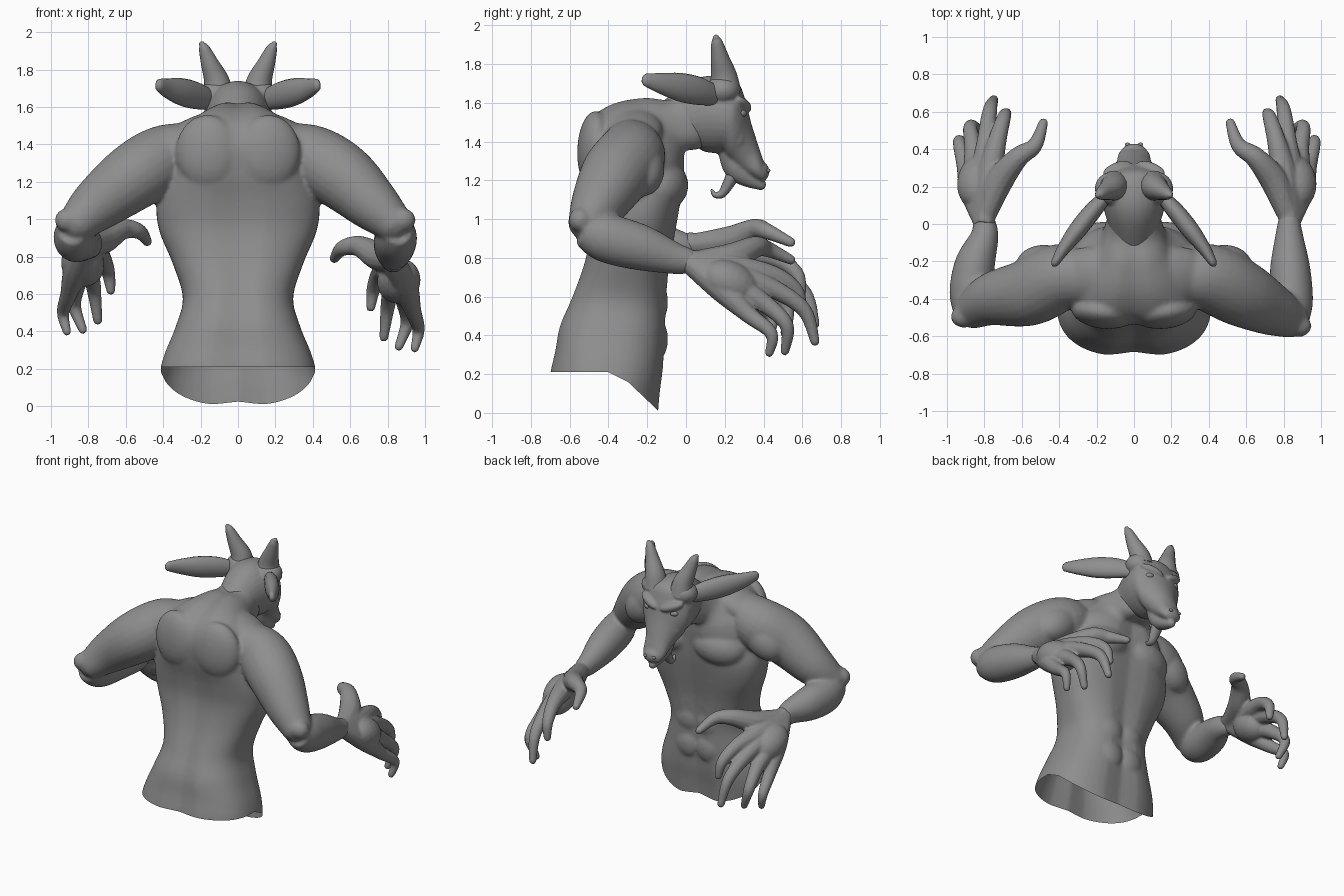
import bpy, bmesh, math
from mathutils import Vector, Matrix

if "Cube" in bpy.data.objects:
    bpy.data.objects.remove(bpy.data.objects["Cube"])

clay = bpy.data.materials.new("clay_grey")
clay.use_nodes = True
GREY = (0.27, 0.27, 0.27, 1)
clay.diffuse_color = GREY
clay.node_tree.nodes["Principled BSDF"].inputs["Base Color"].default_value = GREY


def smooth_keys(keys, n=6):
    """Catmull-Rom interpolation through rows of numbers."""
    rows = [Vector(k) for k in keys]
    out = []
    for i in range(len(rows) - 1):
        a, b = rows[max(i - 1, 0)], rows[i]
        c, d = rows[i + 1], rows[min(i + 2, len(rows) - 1)]
        for s in range(n):
            t = s / n
            out.append(b + (c - a) * t / 2 + (a * 2 - b * 5 + c * 4 - d) * t * t / 2
                       + (b * 3 - a - c * 3 + d) * t ** 3 / 2)
    return out + [rows[-1]]


def skin(bm, rings):
    """Bridge rings of points into a closed solid."""
    loops = [[bm.verts.new(p) for p in r] for r in rings]
    n = len(loops[0])
    for a, b in zip(loops, loops[1:]):
        for i in range(n):
            j = (i + 1) % n
            bm.faces.new((a[i], a[j], b[j], b[i]))
    bm.faces.new(loops[0][::-1])
    bm.faces.new(loops[-1])


def tube(bm, keys, flat=1.0, ref=(0, 0, 1), n=16):
    """Tapered limb with a rounded tip; each key is x, y, z, radius."""
    rows = smooth_keys(keys)
    step = (rows[-1] - rows[-2]).to_3d().normalized() * rows[-1][3]
    for along, size in ((.5, .87), (.85, .53), (1, .1)):
        rows.append(Vector((*(Vector(keys[-1][:3]) + step * along), keys[-1][3] * size)))
    axis, rings = Vector(ref), []
    for i, row in enumerate(rows):
        d = (rows[min(i + 1, len(rows) - 1)] - rows[max(i - 1, 0)]).to_3d().normalized()
        axis = (axis - d * axis.dot(d)).normalized()
        side, c, r = d.cross(axis), row.to_3d(), row[3]
        rings.append([c + axis * r * math.cos(a) + side * r * flat * math.sin(a)
                      for a in (math.tau * k / n for k in range(n))])
    skin(bm, rings)


def slab(bm, keys, groove=0.0, power=0.85, n=48):
    """Symmetric body loft; each key is back y, back z, front y, front z, half width."""
    rings = []
    for by, bz, fy, fz, w in smooth_keys(keys):
        mid, half = Vector((0, (by + fy) / 2, (bz + fz) / 2)), Vector((0, (fy - by) / 2, (fz - bz) / 2))
        ring = []
        for k in range(n):
            a = math.tau * k / n
            c, s = math.cos(a), math.sin(a)
            c2, s2 = (math.copysign(abs(v) ** power, v) for v in (c, s))
            dent = 1 - groove * math.exp(-(s / 0.16) ** 2)
            ring.append(mid + half * c2 * dent + Vector((w * s2, 0, 0)))
        rings.append(ring)
    skin(bm, rings)


def ball(bm, loc, size, tilt=(0, 0, 0)):
    rot = Matrix.Identity(4)
    for ang, ax in zip(tilt, "XYZ"):
        rot = Matrix.Rotation(ang, 4, ax) @ rot
    bmesh.ops.create_icosphere(bm, subdivisions=3, radius=1,
                               matrix=Matrix.Translation(loc) @ rot @ Matrix.Diagonal((*size, 1)))


def pair(bm, x, y, z, size, tilt=(0, 0, 0)):
    for s in (1, -1):
        ball(bm, (s * x, y, z), size, (tilt[0], s * tilt[1], s * tilt[2]))


def flip(keys, s, dx=0, dy=0, dz=0):
    return [(s * (x + dx), y + dy, z + dz, r) for x, y, z, r in keys]


def finish(name, bm, voxel=0, relax=3):
    bmesh.ops.recalc_face_normals(bm, faces=bm.faces)
    me = bpy.data.meshes.new(name)
    bm.to_mesh(me)
    bm.free()
    ob = bpy.data.objects.new(name, me)
    bpy.context.collection.objects.link(ob)
    bpy.ops.object.select_all(action="DESELECT")
    ob.select_set(True)
    bpy.context.view_layer.objects.active = ob
    if voxel:
        fuse = ob.modifiers.new("fuse", "REMESH")
        fuse.mode, fuse.voxel_size = "VOXEL", voxel
        soft = ob.modifiers.new("soft", "SMOOTH")
        soft.iterations = relax
        for m in ("fuse", "soft"):
            bpy.ops.object.modifier_apply(modifier=m)
    ob.data.materials.clear()
    ob.data.materials.append(clay)
    bpy.ops.object.shade_smooth_by_angle(angle=math.radians(50))
    return ob


# Torso, from below the waist cut up to the hunched neck
bm = bmesh.new()
slab(bm, [(-.725, .10, -.14, -.08, .40), (-.71, .21, -.125, .10, .42), (-.685, .32, -.11, .22, .395),
          (-.66, .45, -.10, .39, .335), (-.595, .60, -.095, .56, .295), (-.53, .78, -.08, .75, .35),
          (-.50, .95, -.05, .92, .42), (-.515, 1.10, -.025, 1.06, .435), (-.55, 1.25, -.01, 1.18, .39),
          (-.56, 1.40, 0, 1.27, .365), (-.505, 1.52, 0, 1.33, .32), (-.38, 1.60, .005, 1.35, .25),
          (-.22, 1.63, .03, 1.35, .18), (-.09, 1.62, .08, 1.36, .15), (.02, 1.66, .12, 1.40, .13)],
     groove=.09, power=.8)
# Back, chest, belly muscles
pair(bm, .165, -.475, 1.36, (.17, .085, .20), (-.05, 0, .12))
pair(bm, .19, -.12, 1.17, (.19, .13, .13), (0, .15, -.2))
pair(bm, .22, -.27, 1.46, (.24, .15, .09), (0, .4, 0))
for z in (.38, .57, .73, .88):
    pair(bm, .08, -.14, z, (.09, .047, .10))

# Arms, bent forward at the elbow
for s, dx, dy, dz in ((1, 0, 0, 0), (-1, .03, .05, .07)):
    tube(bm, flip([(.20, -.30, 1.38, .14), (.39, -.285, 1.325, .18), (.56, -.365, 1.225, .18)], s)
         + flip([(.72, -.45, 1.08, .145), (.82, -.50, .99, .11)], s, dx, dy), n=24)
    tube(bm, flip([(.855, -.53, .95, .09), (.845, -.42, .905, .125)], s, dx, dy)
         + flip([(.835, -.24, .855, .12)], s, dx / 2, dy / 2, dz / 2)
         + flip([(.83, -.07, .80, .085), (.83, .0, .785, .07)], s, -dx, 0, dz), flat=.9, n=24)
    ball(bm, (s * (.88 + dx), -.545 + dy, .995), (.07, .06, .065))
    ball(bm, (s * .48, -.22, 1.26), (.17, .11, .12), (0, s * .7, 0))
body = finish("torso_and_arms", bm, .012, 7)

# Open the underside: level at the back, dropping towards the front
bm = bmesh.new()
bm.from_mesh(body.data)
CUTS = [(Vector(co), Vector(no)) for co, no in (
    ((0, -.40, .21), (0, 0, 1)), ((0, -.40, .21), (0, .5, 1)), ((0, -.30, .16), (0, .95, 1)))]
for co, no in CUTS:
    low = [f for f in bm.faces if f.calc_center_median().z < .35]
    geom = low + list({e for f in low for e in f.edges}) + list({v for f in low for v in f.verts})
    bmesh.ops.bisect_plane(bm, geom=geom, plane_co=co, plane_no=no)
under = [f for f in bm.faces if all((f.calc_center_median() - co).dot(no) < 0 for co, no in CUTS)]
bmesh.ops.delete(bm, geom=under, context="FACES")
bm.to_mesh(body.data)
bm.free()

# Hands with curled fingers
FINGERS = [
    [(.76, .45, .71, .050), (.725, .57, .63, .038), (.71, .595, .53, .025)],
    [(.82, .45, .64, .050), (.80, .61, .53, .039), (.78, .665, .37, .025)],
    [(.89, .41, .56, .048), (.905, .52, .45, .037), (.86, .51, .32, .024)],
    [(.935, .32, .51, .046), (.965, .44, .41, .034), (.945, .43, .31, .023)]]
THUMB = [(.82, .06, .78, .06), (.75, .23, .80, .075), (.65, .355, .855, .057),
         (.56, .42, .845, .042), (.515, .54, .79, .026)]
for s, label in ((1, "left"), (-1, "right")):
    shift = (0, 0, 0) if s > 0 else (-.03, 0, .09)
    bm = bmesh.new()
    for finger in FINGERS:
        x, y, z, r = finger[0]
        palm = [(.83, 0, .79, .055), ((.85 + x) / 2, y / 2 + .02, (.78 + z) / 2, .07)]
        tube(bm, flip(palm + finger, s, *shift), n=12)
    tube(bm, flip(THUMB, s, *shift), n=12)
    x, y, z, r = flip([(.86, .23, .67, 0)], s, *shift)[0]
    ball(bm, (x, y, z), (.115, .16, .11), (-.5, s * .4, 0))
    finish(label + "_hand", bm, .009, 3)

# Goat head with long muzzle
bm = bmesh.new()
slab(bm, [(-.13, 1.60, .03, 1.39, .12), (.02, 1.71, .09, 1.35, .155), (.14, 1.74, .15, 1.34, .18),
          (.26, 1.71, .19, 1.34, .185), (.305, 1.62, .21, 1.31, .165), (.335, 1.50, .24, 1.28, .125),
          (.37, 1.39, .28, 1.245, .095), (.40, 1.30, .345, 1.21, .083), (.42, 1.24, .39, 1.19, .055)],
     power=1, n=32)
tube(bm, [(0, .24, 1.35, .075), (0, .262, 1.265, .068), (0, .32, 1.215, .052), (0, .385, 1.178, .03)])
ball(bm, (0, .39, 1.245), (.065, .04, .05))
pair(bm, .115, .19, 1.665, (.095, .09, .075))
pair(bm, .09, .295, 1.59, (.085, .035, .03), (0, -.35, -.35))
pair(bm, .10, .24, 1.45, (.05, .06, .10), (.4, 0, 0))
finish("head", bm, .009, 3)

# Eyes, nostrils, horns, ears
for s, label in ((1, "left"), (-1, "right")):
    bm = bmesh.new()
    ball(bm, (s * .108, .287, 1.545), (.03, .025, .02), (0, 0, -s * .6))
    finish(label + "_eye", bm)
    bm = bmesh.new()
    ball(bm, (s * .035, .425, 1.25), (.014, .01, .01))
    finish(label + "_nostril", bm)
    bm = bmesh.new()
    tube(bm, flip([(.105, .20, 1.66, .085), (.115, .195, 1.74, .068), (.15, .175, 1.83, .048),
                   (.18, .16, 1.91, .03), (.193, .155, 1.935, .016)], s), ref=(0, 1, 0))
    finish(label + "_horn", bm)
    bm = bmesh.new()
    tube(bm, flip([(.14, .16, 1.635, .05), (.22, .07, 1.66, .072), (.30, -.03, 1.68, .074),
                   (.375, -.13, 1.70, .054), (.415, -.195, 1.715, .037)], s), flat=.65)
    finish(label + "_ear", bm)

# Curled chin beard
bm = bmesh.new()
tube(bm, [(0, .245, 1.23, .045), (0, .215, 1.175, .036), (0, .185, 1.13, .027),
          (0, .15, 1.125, .019), (0, .135, 1.145, .01)], flat=.8, ref=(1, 0, 0))
finish("beard", bm)
